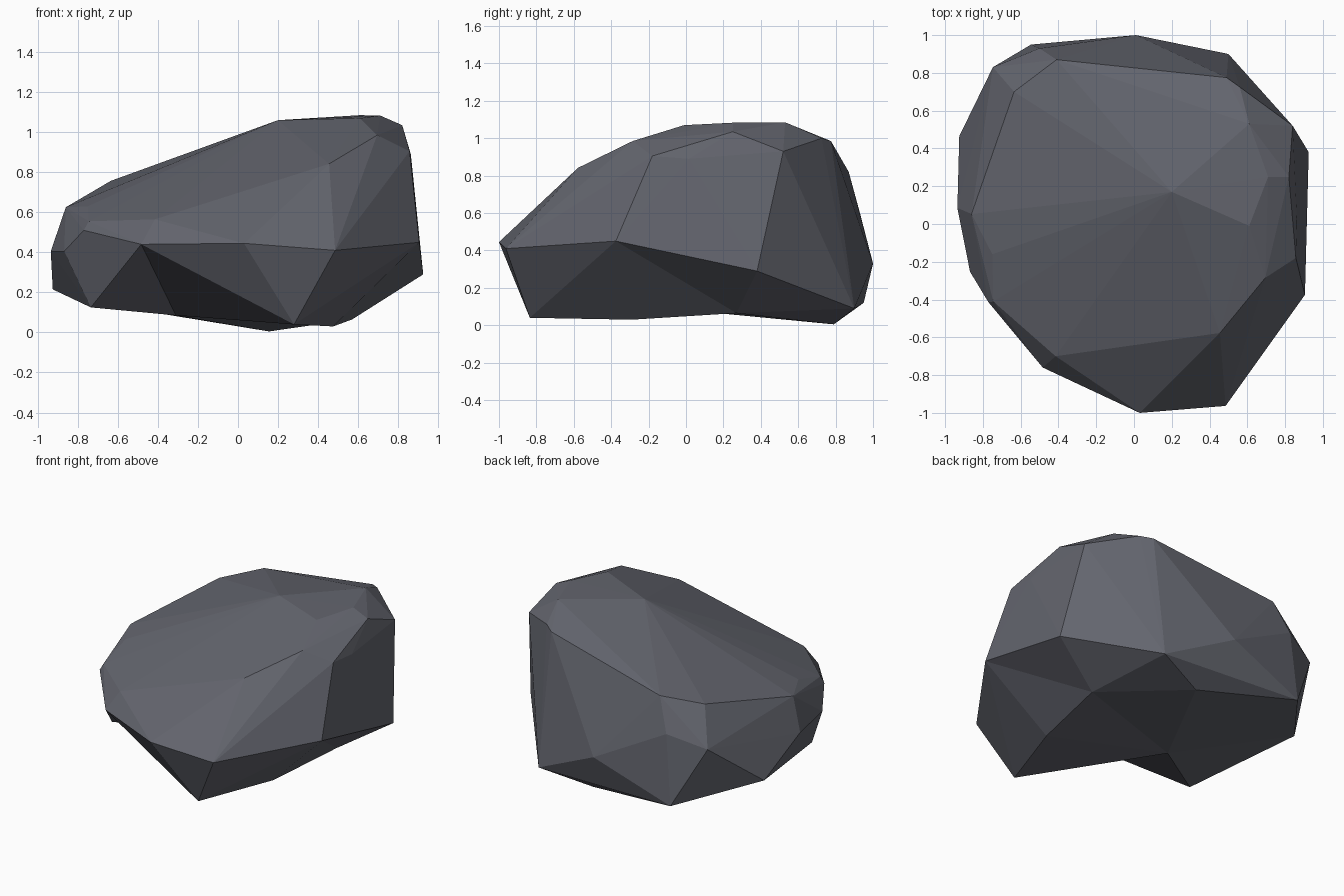
import bpy, bmesh
from mathutils import Vector

if "Cube" in bpy.data.objects:
    bpy.data.objects.remove(bpy.data.objects["Cube"])

# corners that the hollow underside hangs from
LOW = {
    "east": (.925, .38, .29), "south_east": (.905, -.375, .45),
    "back": (.5, .9, .09), "foot_back": (.155, .79, .005),
    "foot_right": (.475, -.29, .03), "foot_front": (.28, -.835, .04),
    "front_left": (-.483, -.76, .44), "foot_left": (-.735, -.33, .125),
    "west": (-.925, .465, .215), "back_left": (-.545, .95, .12),
}
# remaining chiselled corners: crest, front, left, back
UPPER = [
    (.84, .52, .93), (.82, .25, 1.035), (.863, .015, .89), (.857, -.18, .905),
    (.71, .25, 1.083), (.61, -.01, 1.07), (.695, -.285, .985), (.61, .53, 1.085),
    (.2, .17, 1.06), (.455, -.577, .842), (.485, -.963, .41),
    (.03, -1, .445), (-.415, -.7, .565), (-.77, -.415, .51), (-.745, -.41, .555),
    (-.75, -.16, .63), (-.868, -.253, .405), (-.935, .085, .405), (-.86, .053, .625),
    (-.747, .83, .52), (-.5, .93, .6), (-.41, .87, .82), (-.635, .7, .757),
    (.01, 1, .33), (.49, .775, .985), (.56, .725, 1.0),
]

bm = bmesh.new()
low = {k: bm.verts.new(p) for k, p in LOW.items()}
for p in UPPER:
    bm.verts.new(p)
bmesh.ops.convex_hull(bm, input=bm.verts[:])


def dent(point, ring):
    """Replace the faces lying wholly inside a ring of corners by a fan to a point."""
    ring = set(ring)
    faces = [f for f in bm.faces if all(v in ring for v in f.verts)]
    chosen = set(faces)
    rim = [tuple(e.verts) for e in {e for f in faces for e in f.edges}
           if sum(f in chosen for f in e.link_faces) == 1]
    bmesh.ops.delete(bm, geom=faces, context='FACES')
    tip = bm.verts.new(Vector(point))
    for a, b in rim:
        bm.faces.new((a, b, tip))
    return tip


# hollow underside
right_hollow = dent((.57, .27, .065), [low[k] for k in
                    ("east", "south_east", "back", "foot_back", "foot_right")])
dent((-.31, -.04, .085), [right_hollow] + [low[k] for k in
     ("foot_back", "foot_right", "foot_front", "front_left",
      "foot_left", "west", "back_left")])

loose = [v for v in bm.verts if not v.link_faces]
bmesh.ops.delete(bm, geom=loose, context='VERTS')
bmesh.ops.recalc_face_normals(bm, faces=bm.faces[:])

# boulder object
mesh = bpy.data.meshes.new("boulder")
bm.to_mesh(mesh)
bm.free()
stone = bpy.data.materials.new("slate grey stone")
stone.diffuse_color = (.125, .13, .155, 1)
stone.use_nodes = True
stone.node_tree.nodes["Principled BSDF"].inputs["Base Color"].default_value = stone.diffuse_color
mesh.materials.append(stone)
boulder = bpy.data.objects.new("boulder", mesh)
bpy.context.collection.objects.link(boulder)
